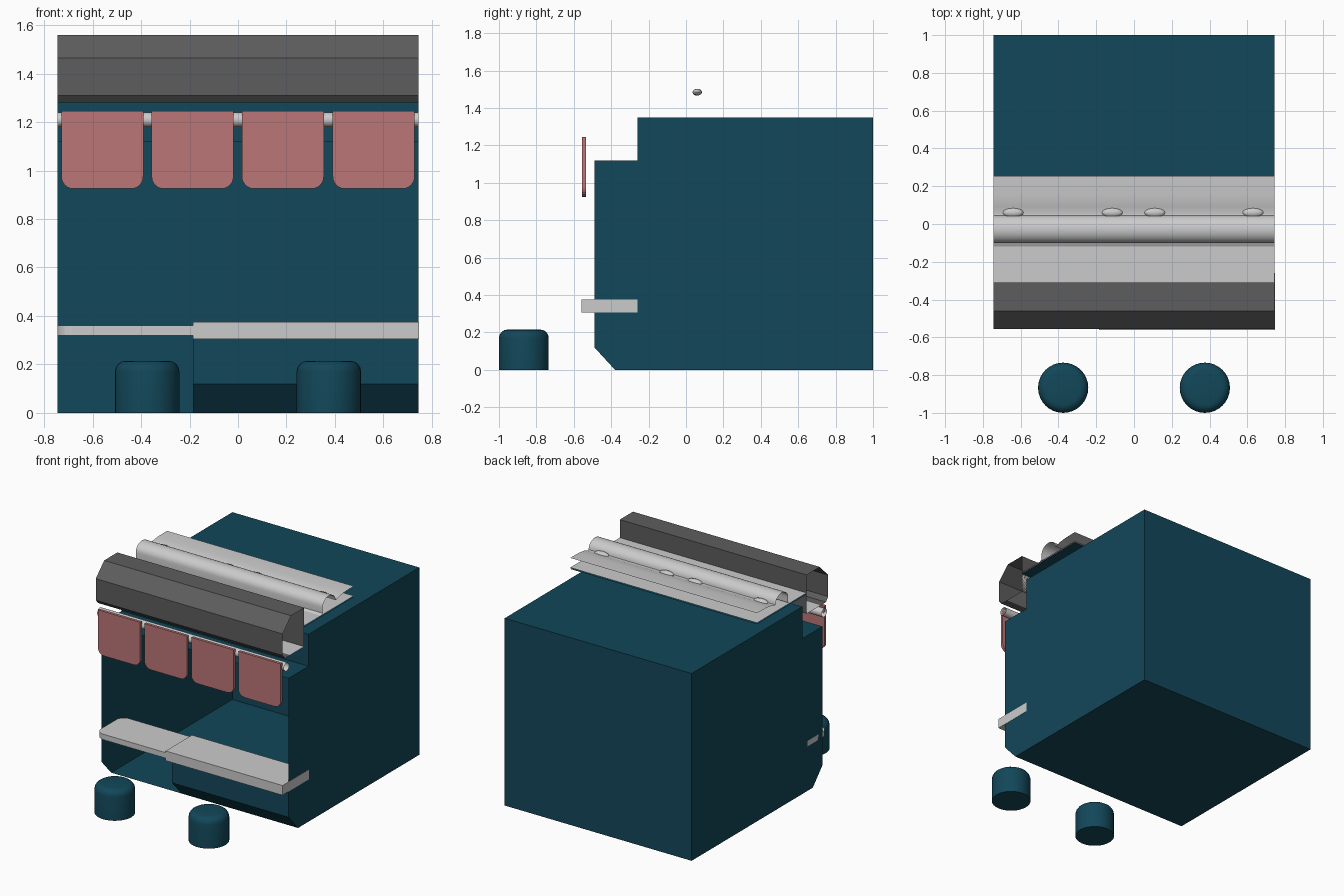
import bpy, bmesh, math

if "Cube" in bpy.data.objects:
    bpy.data.objects.remove(bpy.data.objects["Cube"])

W = 0.745  # half width of the kiosk


def material(name, rgb):
    m = bpy.data.materials.new(name)
    m.diffuse_color = (*rgb, 1)
    m.use_nodes = True
    m.node_tree.nodes["Principled BSDF"].inputs["Base Color"].default_value = m.diffuse_color
    return m


TEAL = material("teal", (0.006, 0.063, 0.10))
RED = material("soft_red", (0.50, 0.18, 0.18))
DARK = material("dark_grey", (0.11, 0.11, 0.11))


def finish(name, bm, mat=None, smooth=False):
    bmesh.ops.remove_doubles(bm, verts=bm.verts, dist=1e-5)
    me = bpy.data.meshes.new(name)
    bm.to_mesh(me)
    bm.free()
    ob = bpy.data.objects.new(name, me)
    bpy.context.collection.objects.link(ob)
    if mat:
        me.materials.append(mat)
    if smooth:
        bpy.ops.object.select_all(action='DESELECT')
        ob.select_set(True)
        bpy.context.view_layer.objects.active = ob
        bpy.ops.object.shade_smooth_by_angle(angle=math.radians(40))
    return ob


def add_strip(bm, pts, x0=-W, x1=W):
    """Sweep an open (y, z) profile along x."""
    a = [bm.verts.new((x0, y, z)) for y, z in pts]
    b = [bm.verts.new((x1, y, z)) for y, z in pts]
    for i in range(len(pts) - 1):
        bm.faces.new((a[i], a[i + 1], b[i + 1], b[i]))


def strip(name, pts, mat=None, smooth=False):
    bm = bmesh.new()
    add_strip(bm, pts)
    return finish(name, bm, mat, smooth)


def slab(name, outline, offset, mat=None):
    """Extrude a flat outline of 3D points by an offset vector."""
    bm = bmesh.new()
    f = bm.faces.new([bm.verts.new(p) for p in outline])
    r = bmesh.ops.extrude_face_region(bm, geom=[f])
    bmesh.ops.translate(bm, vec=offset,
                        verts=[v for v in r["geom"] if isinstance(v, bmesh.types.BMVert)])
    bmesh.ops.recalc_face_normals(bm, faces=bm.faces)
    return finish(name, bm, mat)


def arc(cx, cy, r, a0, a1, n=6, ry=None):
    ry = ry or r
    return [(cx + r * math.cos(math.radians(a0 + (a1 - a0) * i / n)),
             cy + ry * math.sin(math.radians(a0 + (a1 - a0) * i / n))) for i in range(n + 1)]


# Hollow shell: side walls, floor, back, roof and stepped front fascia
bm = bmesh.new()
side = [(-0.38, 0), (1, 0), (1, 1.35), (-0.26, 1.35), (-0.26, 1.12), (-0.49, 1.12), (-0.49, 0.12)]
for x in (-W, W):
    bm.faces.new([bm.verts.new((x, y, z)) for y, z in (side if x > 0 else side[::-1])])
add_strip(bm, side[:6])
finish("kiosk_shell", bm, TEAL)

# Panel under the fixed counter; the doorway on the left stays open
bm = bmesh.new()
add_strip(bm, [(-0.49, 0.34), (-0.49, 0.12), (-0.38, 0)], -0.185, W)
finish("front_panel", bm, TEAL)

# Counter and thinner lift-up flap with rounded outer corners
slab("counter", [(-0.185, -0.56, 0.305), (W + 0.002, -0.56, 0.305),
                 (W + 0.002, -0.26, 0.305), (-0.185, -0.26, 0.305)], (0, 0, 0.07))
flap = ([(-0.185, -0.555), (-0.185, -0.26)]
        + arc(-W + 0.06, -0.32, 0.06, 90, 180) + arc(-W + 0.06, -0.495, 0.06, 180, 270))
slab("counter_flap", [(x, y, 0.32) for x, y in flap], (0, 0, 0.04))

# Hanging panels with rounded lower corners
for i, cx in enumerate((-0.56, -0.1875, 0.185, 0.56)):
    h = 0.169
    pts = ([(cx + h, 1.245), (cx - h, 1.245)]
           + arc(cx - h + 0.05, 0.975, 0.05, 180, 270)
           + arc(cx + h - 0.05, 0.975, 0.05, 270, 360))
    slab(f"hanging_panel_{i + 1}", [(x, -0.555, z) for x, z in pts], (0, 0.02, 0), RED)

# Open tube the panels hang from
strip("hanging_rail", arc(-0.51, 1.21, 0.03, 0, 360, 16), None, True)

# Hood over the front
strip("hood", [(-0.31, 1.28), (-0.31, 1.56), (-0.46, 1.56), (-0.555, 1.465),
               (-0.555, 1.31), (-0.53, 1.28), (-0.47, 1.28)], DARK)
strip("hood_bracket", [(-0.47, 1.28), (-0.31, 1.28), (-0.31, 1.43)])

# Layered roof sheets: flat board with lining, then the ridged cover
strip("roof_board", [(-0.31, 1.43), (0.255, 1.43)])
strip("roof_lining", [(-0.31, 1.42), (0.255, 1.42)], TEAL)
ridge = ([(-0.12, 1.43), (-0.10, 1.44)] + arc(-0.0275, 1.48, 0.0725, 180, 0, 12, 0.06)
         + [(0.055, 1.478), (0.09, 1.49), (0.15, 1.498), (0.255, 1.50)])
strip("ridged_cover", ridge, None, True)

# Small bumps along the ridge
for i, x in enumerate((-0.64, -0.115, 0.11, 0.63)):
    bm = bmesh.new()
    bmesh.ops.create_uvsphere(bm, u_segments=16, v_segments=8, radius=1)
    bmesh.ops.scale(bm, vec=(0.055, 0.025, 0.018), verts=bm.verts)
    bmesh.ops.translate(bm, vec=(x, 0.06, 1.484), verts=bm.verts)
    finish(f"cover_bump_{i + 1}", bm, None, True)

# Stools: cylinders with a rounded top rim
for name, x in (("left_stool", -0.375), ("right_stool", 0.375)):
    bm = bmesh.new()
    bmesh.ops.create_cone(bm, cap_ends=True, segments=32, radius1=0.133, radius2=0.133, depth=0.215)
    rim = [e for e in bm.edges if all(v.co.z > 0 for v in e.verts)]
    bmesh.ops.bevel(bm, geom=rim, offset=0.045, segments=4, profile=0.5, affect='EDGES')
    bmesh.ops.translate(bm, vec=(x, -0.867, 0.1075), verts=bm.verts)
    finish(name, bm, TEAL, True)
